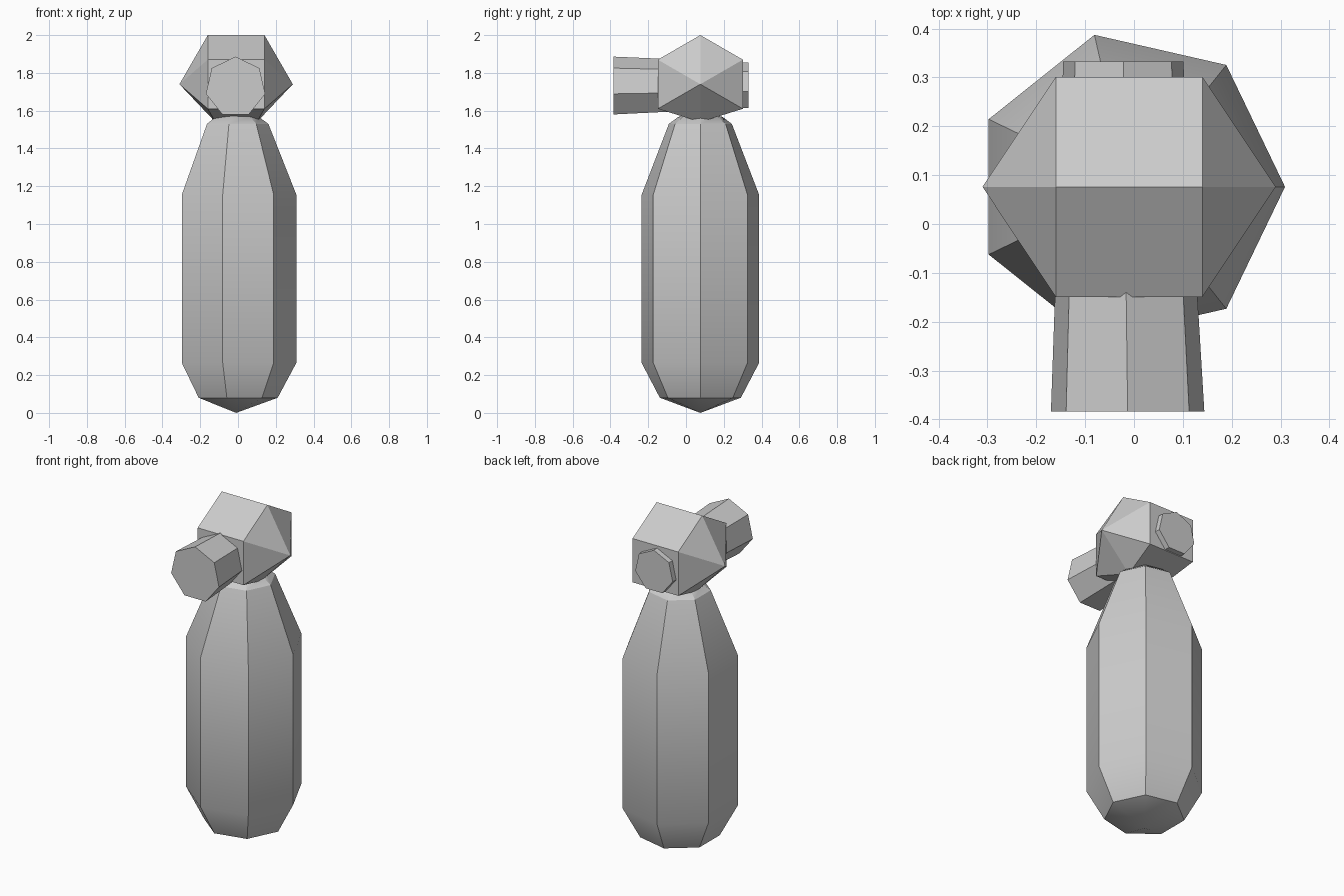
import bpy, bmesh, math
from mathutils import Vector

if "Cube" in bpy.data.objects:
    bpy.data.objects.remove(bpy.data.objects["Cube"])

grey = bpy.data.materials.new("plain_grey")
grey.diffuse_color = (0.6, 0.6, 0.6, 1.0)
grey.use_nodes = True
grey.node_tree.nodes["Principled BSDF"].inputs["Base Color"].default_value = grey.diffuse_color
CX, CY = -0.01, 0.076


def ring(center, radius, sides, u, v, start=0.0):
    """Points of a regular polygon in the plane spanned by u and v."""
    c, u, v = Vector(center), Vector(u), Vector(v)
    return [c + radius * (math.cos(a) * u + math.sin(a) * v)
            for a in (start + 2 * math.pi * i / sides for i in range(sides))]


def loft(name, rings, start_tip=None, end_tip=None):
    """Skin a list of rings; each end is closed by a tip point or a flat cap."""
    bm = bmesh.new()
    loops = [[bm.verts.new(p) for p in r] for r in rings]
    n = len(loops[0])
    for a, b in zip(loops, loops[1:]):
        for i in range(n):
            j = (i + 1) % n
            bm.faces.new((a[i], a[j], b[j], b[i]))
    for loop, tip in ((loops[0], start_tip), (loops[-1], end_tip)):
        if tip is None:
            bm.faces.new(loop)
        else:
            t = bm.verts.new(tip)
            for i in range(n):
                bm.faces.new((loop[i], loop[(i + 1) % n], t))
    bmesh.ops.recalc_face_normals(bm, faces=bm.faces)
    mesh = bpy.data.meshes.new(name)
    bm.to_mesh(mesh)
    bm.free()
    mesh.materials.append(grey)
    ob = bpy.data.objects.new(name, mesh)
    bpy.context.collection.objects.link(ob)
    return ob


# Body: seven-sided capsule with pointed ends
profile = [(0.22, 0.08), (0.319, 0.265), (0.319, 1.155), (0.171, 1.53), (0.12, 1.567)]
body = loft("body",
            [ring((CX, CY, z), r, 7, (1, 0, 0), (0, 1, 0)) for r, z in profile],
            (CX, CY, 0), (CX, CY, 1.6))
bpy.ops.object.select_all(action='DESELECT')
body.select_set(True)
bpy.context.view_layer.objects.active = body
bpy.ops.object.shade_smooth_by_angle(angle=math.radians(30))

# Head: six-sided block lying along x, pointed at both sides, flattened underneath
HZ = 1.74
head_rings = []
for side in (-1, 1):
    pts = ring((CX + side * 0.15, CY, HZ), 0.26, 6, (0, 0, 1), (0, 1, 0))
    pts[3] = Vector((CX + side * 0.11, CY, 1.54))
    head_rings.append(pts)
loft("head", head_rings, (CX - 0.3, CY, HZ), (CX + 0.3, CY, HZ))

# Snout: tapered seven-sided tube running right through the head
loft("snout",
     [ring((-0.013, -0.384, 1.725), 0.161, 7, (0, 0, 1), (1, 0, 0)),
      ring((-0.022, 0.332, 1.729), 0.126, 7, (0, 0, 1), (1, 0, 0))])
